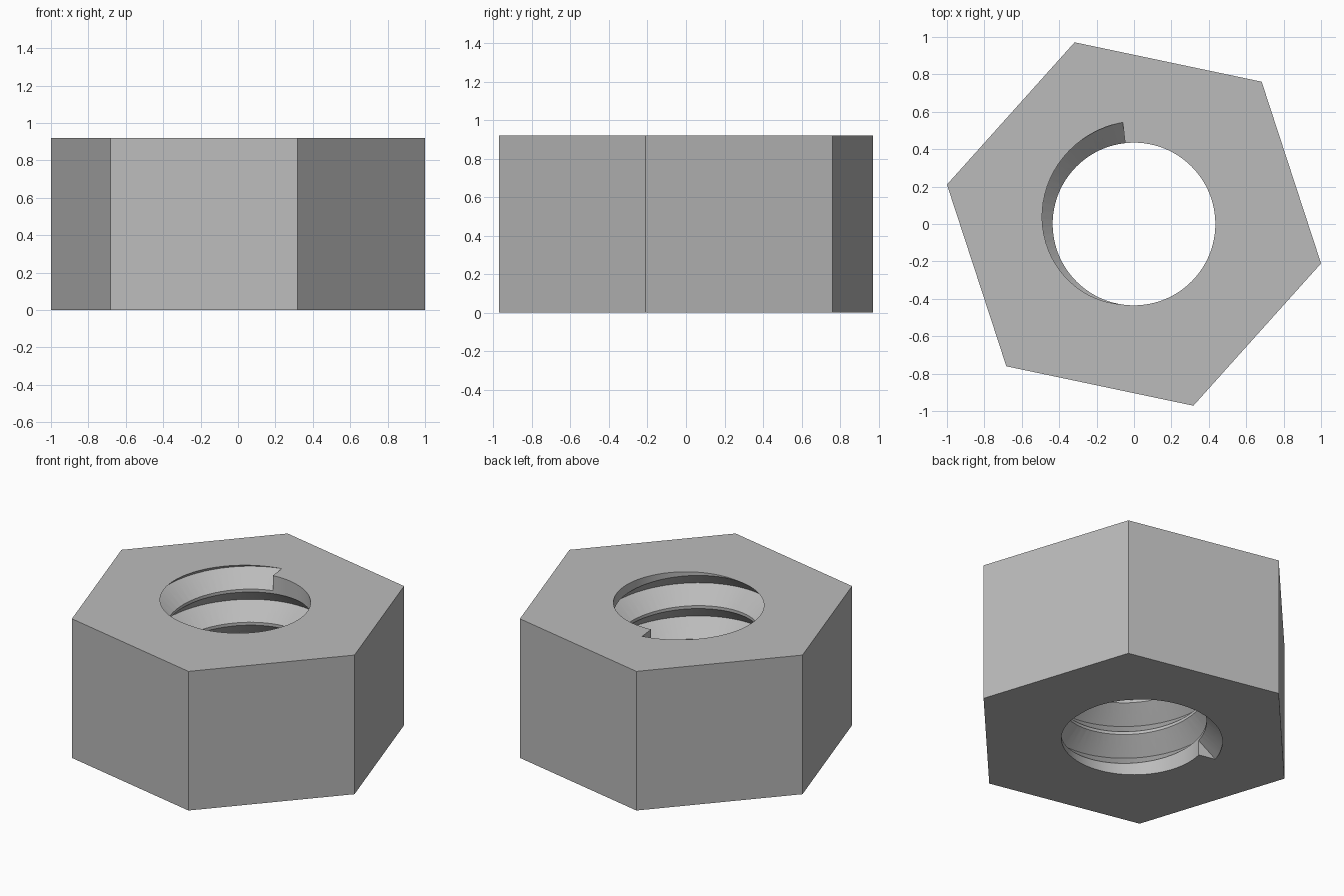
import bpy
import bmesh
from math import cos, sin, radians, tau

cube = bpy.data.objects.get("Cube")
if cube:
    bpy.data.objects.remove(cube, do_unlink=True)

HEIGHT = 0.92
HEX_RADIUS = 1.022
BORE = 0.435          # crest radius of the thread
ROOT = 0.547          # deepest radius of the thread
HALF = 0.1            # half height of the groove at the bore
START, END = radians(96.3), radians(167 + 4 * 360)
STEPS = 300


def make_object(name, bm):
    bmesh.ops.recalc_face_normals(bm, faces=bm.faces)
    mesh = bpy.data.meshes.new(name)
    bm.to_mesh(mesh)
    bm.free()
    obj = bpy.data.objects.new(name, mesh)
    bpy.context.collection.objects.link(obj)
    return obj


def prism(name, radius, sides, turn, bottom, top):
    bm = bmesh.new()
    ring = [bm.verts.new((radius * cos(turn + tau * i / sides),
                          radius * sin(turn + tau * i / sides), bottom))
            for i in range(sides)]
    base = bm.faces.new(ring)
    grown = bmesh.ops.extrude_face_region(bm, geom=[base])["geom"]
    moved = [v for v in grown if isinstance(v, bmesh.types.BMVert)]
    bmesh.ops.translate(bm, verts=moved, vec=(0, 0, top - bottom))
    return make_object(name, bm)


def groove(name):
    # V-shaped section swept down a left-handed helix
    lip = BORE - 0.005
    lip_half = HALF * (ROOT - lip) / (ROOT - BORE)
    section = [(0.4, -lip_half), (lip, -lip_half), (ROOT, 0),
               (lip, lip_half), (0.4, lip_half)]
    bm = bmesh.new()
    rings = []
    for i in range(STEPS + 1):
        t = i / STEPS
        a = START + (END - START) * t
        z = HEIGHT * (1 - t)
        rings.append([bm.verts.new((r * cos(a), r * sin(a), z + dz)) for r, dz in section])
    n = len(section)
    for low, high in zip(rings, rings[1:]):
        for k in range(n):
            m = (k + 1) % n
            bm.faces.new((low[k], low[m], high[m], high[k]))
    bm.faces.new(rings[0])
    bm.faces.new(rings[-1])
    bmesh.ops.triangulate(bm, faces=bm.faces)
    return make_object(name, bm)


# Hexagonal body, with the bore and the thread cut out of it
nut = prism("hex_nut", HEX_RADIUS, 6, radians(-11.9), 0, HEIGHT)
cutters = [prism("bore_cutter", BORE, 96, 0.01, -0.3, HEIGHT + 0.3),
           groove("thread_cutter")]
for cutter in cutters:
    cutter.hide_render = True
    cut = nut.modifiers.new(cutter.name, "BOOLEAN")
    cut.operation = "DIFFERENCE"
    cut.solver = "EXACT"
    cut.object = cutter

bpy.context.view_layer.update()
cut_mesh = bpy.data.meshes.new_from_object(
    nut.evaluated_get(bpy.context.evaluated_depsgraph_get()))
nut.modifiers.clear()
nut.data = cut_mesh
for cutter in cutters:
    bpy.data.objects.remove(cutter, do_unlink=True)

# Plain grey metal
grey = bpy.data.materials.new("grey_metal")
grey.use_nodes = True
colour = (0.5, 0.5, 0.5, 1)
grey.diffuse_color = colour
grey.node_tree.nodes["Principled BSDF"].inputs["Base Color"].default_value = colour
nut.data.materials.clear()
nut.data.materials.append(grey)

# Smooth thread, crisp edges
bpy.ops.object.select_all(action="DESELECT")
nut.select_set(True)
bpy.context.view_layer.objects.active = nut
bpy.ops.object.shade_smooth_by_angle(angle=radians(25))
